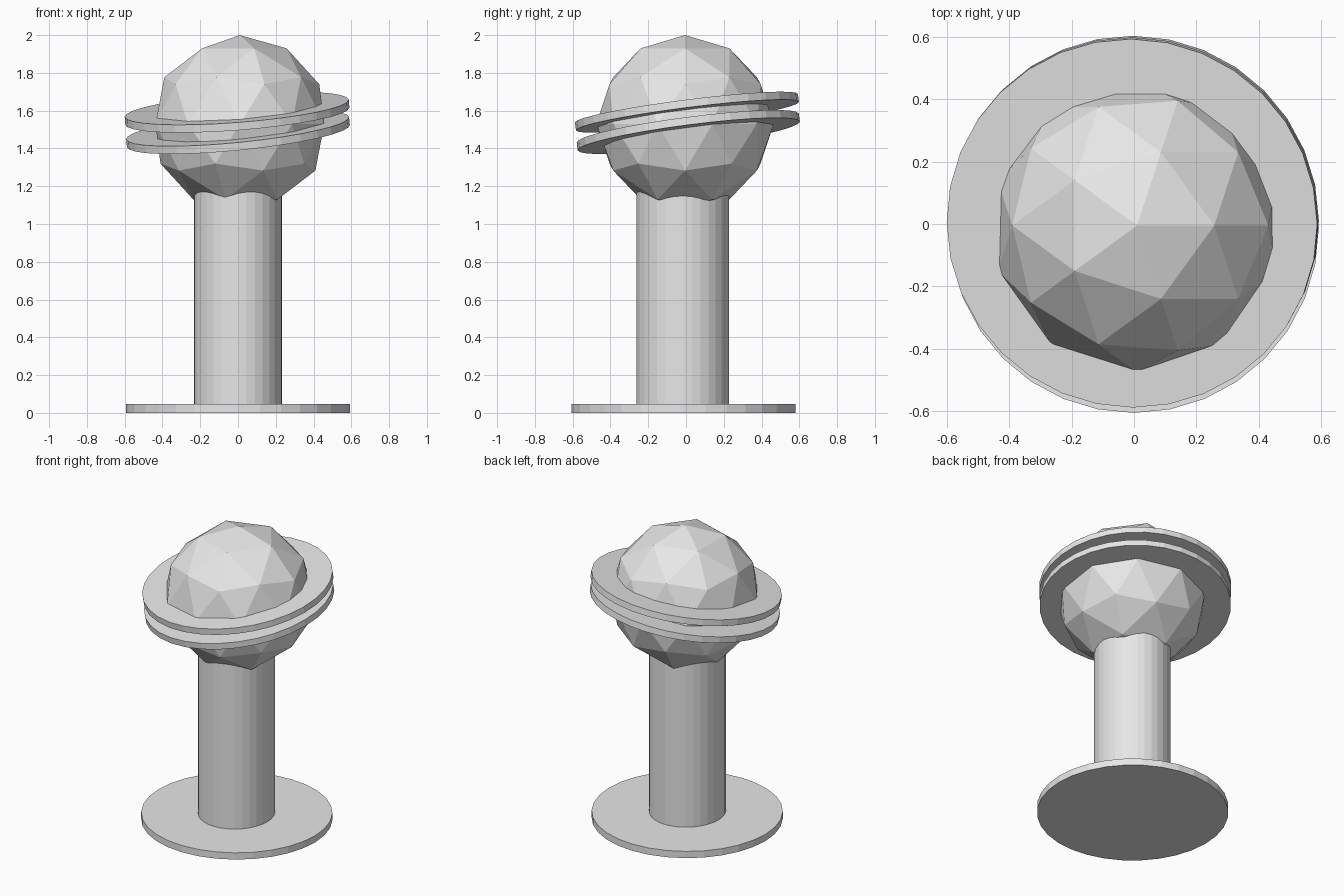
import bpy
from math import atan
from mathutils import Vector

cube = bpy.data.objects.get("Cube")
if cube:
    bpy.data.objects.remove(cube, do_unlink=True)

# One plain grey for every part
GREY = (0.8, 0.8, 0.8, 1.0)
grey = bpy.data.materials.new("light_grey")
grey.use_nodes = True
grey.diffuse_color = GREY
grey.node_tree.nodes["Principled BSDF"].inputs["Base Color"].default_value = GREY


def finish(name):
    obj = bpy.context.object
    obj.name = name
    obj.data.materials.append(grey)
    return obj


def disc(name, centre, radius, height, slope=(0, 0)):
    """Flat-sided cylinder whose top rises by slope along x and y."""
    bpy.ops.mesh.primitive_cylinder_add(vertices=32, radius=radius, depth=height,
                                        location=centre)
    obj = finish(name)
    normal = Vector((-slope[0], -slope[1], 1)).normalized()
    obj.rotation_mode = 'QUATERNION'
    obj.rotation_quaternion = Vector((0, 0, 1)).rotation_difference(normal)
    return obj


# Foot plate and column
disc("base_plate", (0, -0.013, 0.023), 0.592, 0.046)
column = disc("column", (0, -0.017, 0.65), 0.245, 1.24)
column.scale.x = 0.955

# Faceted ball
bpy.ops.mesh.primitive_ico_sphere_add(subdivisions=2, radius=0.47,
                                      location=(0.01, -0.005, 1.53))
finish("faceted_ball")

# Two tilted discs around the ball
disc("upper_ring", (-0.005, 0.005, 1.592), 0.595, 0.042, (0.077, 0.128))
disc("lower_ring", (0, 0.012, 1.487), 0.593, 0.042, (0.1, 0.13))
